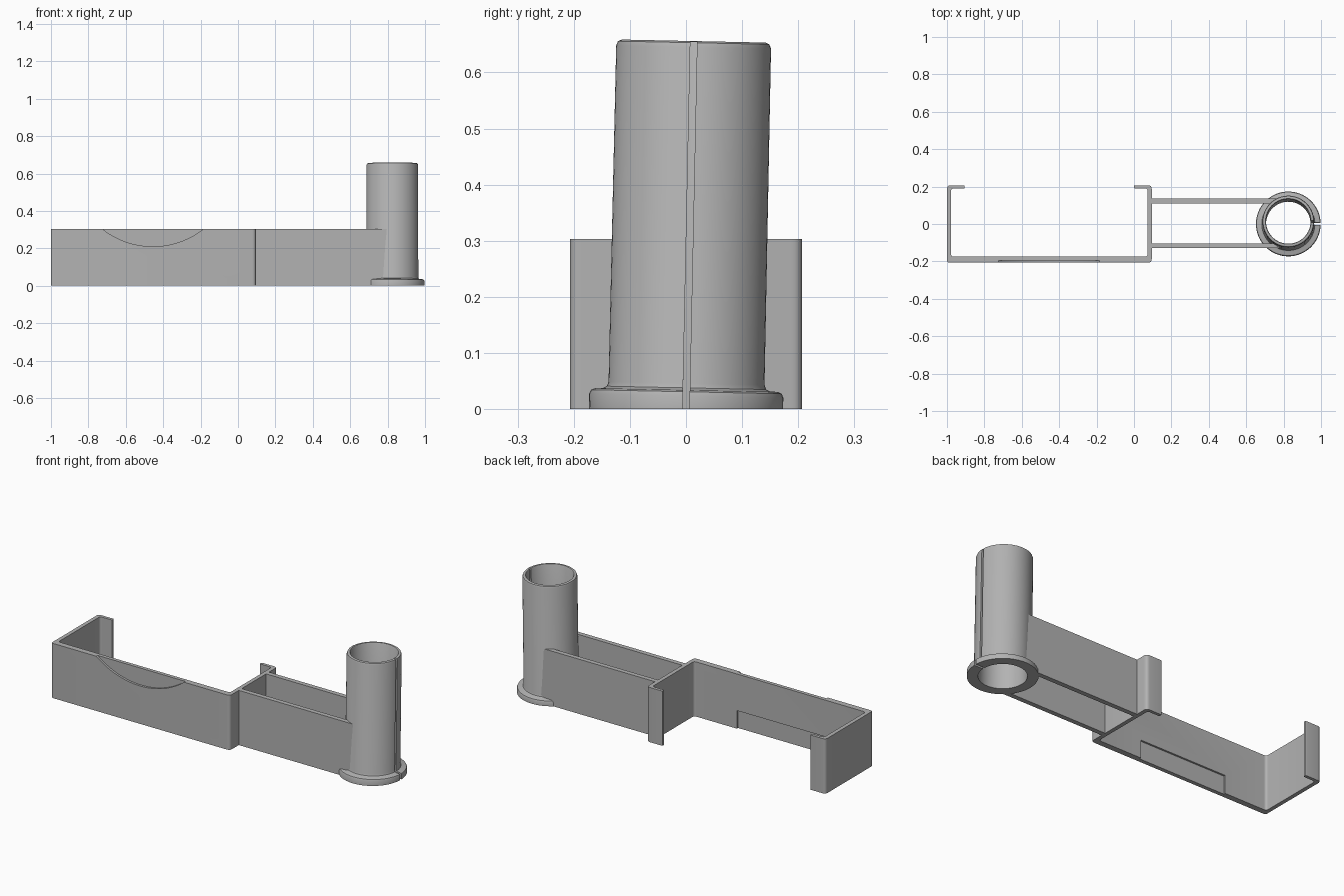
import bpy, bmesh, math
from mathutils import Vector

if "Cube" in bpy.data.objects:
    bpy.data.objects.remove(bpy.data.objects["Cube"])

grey = bpy.data.materials.new("light grey plastic")
grey.diffuse_color = (0.45, 0.45, 0.45, 1)
grey.use_nodes = True
grey.node_tree.nodes["Principled BSDF"].inputs["Base Color"].default_value = grey.diffuse_color


def finish(name, bm):
    """Turn a bmesh into a named, grey, edge-aware smooth object."""
    bmesh.ops.recalc_face_normals(bm, faces=bm.faces)
    mesh = bpy.data.meshes.new(name)
    bm.to_mesh(mesh)
    bm.free()
    mesh.materials.append(grey)
    ob = bpy.data.objects.new(name, mesh)
    bpy.context.collection.objects.link(ob)
    return ob


def smooth(ob):
    bpy.ops.object.select_all(action='DESELECT')
    ob.select_set(True)
    bpy.context.view_layer.objects.active = ob
    bpy.ops.object.shade_smooth_by_angle(angle=math.radians(35))


def rounded(points, steps=5):
    """Round each (x, y, radius) corner of an outline."""
    out = []
    for i, (x, y, r) in enumerate(points):
        p = Vector((x, y))
        a = (Vector(points[i - 1][:2]) - p).normalized()
        b = (Vector(points[(i + 1) % len(points)][:2]) - p).normalized()
        if r == 0:
            out.append(p)
            continue
        start, end = p + a * r, p + b * r
        for k in range(steps + 1):
            t = k / steps
            out.append(start * (1 - t) ** 2 + p * 2 * t * (1 - t) + end * t * t)
    return out


def prism(name, outline, height):
    bm = bmesh.new()
    face = bm.faces.new([bm.verts.new((x, y, 0)) for x, y in outline])
    top = bmesh.ops.extrude_face_region(bm, geom=[face])
    verts = [v for v in top["geom"] if isinstance(v, bmesh.types.BMVert)]
    bmesh.ops.translate(bm, verts=verts, vec=(0, 0, height))
    return finish(name, bm)


def cut(target, cutter):
    mod = target.modifiers.new("cut", 'BOOLEAN')
    mod.operation, mod.solver, mod.object = 'DIFFERENCE', 'EXACT', cutter
    bpy.context.view_layer.objects.active = target
    bpy.ops.object.modifier_apply(modifier=mod.name)
    bpy.data.objects.remove(cutter)


# Open clip with two inward lips
clip = prism("clip_body", rounded([
    (-0.905, 0.19, 0.005), (-0.905, 0.207, 0.005), (-1, 0.207, 0.02),
    (-1, -0.207, 0.015), (0.095, -0.207, 0.02), (0.095, 0.207, 0.02),
    (0, 0.207, 0.005), (0, 0.19, 0.005), (0.073, 0.19, 0.015),
    (0.073, -0.175, 0.015), (-0.978, -0.175, 0.015), (-0.978, 0.19, 0.015)]), 0.303)

# Shallow curved recess in the front of the clip
arc = [(-0.455 + 0.437 * math.cos(a), 0.647 + 0.437 * math.sin(a))
       for a in (2 * math.pi * i / 128 for i in range(128))]
scoop = prism("scoop_cutter", arc, 0.1)
scoop.rotation_euler.x = math.pi / 2
scoop.location.y = -0.195
bpy.context.view_layer.update()
cut(clip, scoop)

# Low rectangular recess on the inner face of the clip
slot = prism("slot_cutter", [(-0.72, -0.185), (-0.19, -0.185),
                             (-0.19, -0.15), (-0.72, -0.15)], 0.15)
slot.location.z = -0.05
bpy.context.view_layer.update()
cut(clip, slot)
smooth(clip)

# Two parallel arms joining the clip to the tube
for name, inner, outer, tip in (("front_arm", -0.103, -0.129, 0.81),
                                ("back_arm", 0.11, 0.136, 0.80)):
    prism(name, [(0.09, inner), (0.755, inner), (tip, outer), (0.09, outer)], 0.303)

# Split tube with a flange, leaning slightly backwards
section = [(0.119, 0), (0.173, 0), (0.173, 0.024), (0.170, 0.031), (0.163, 0.034),
           (0.148, 0.035), (0.142, 0.038), (0.139, 0.046), (0.138, 0.645),
           (0.135, 0.653), (0.128, 0.656), (0.122, 0.655), (0.119, 0.650)]
LEAN, SLIT, SEG = 0.021, 0.006, 72
bm = bmesh.new()
rings = []
for i in range(SEG + 1):
    ring = []
    for r, z in section:
        gap = math.asin(SLIT / r)
        a = gap + (2 * math.pi - 2 * gap) * i / SEG
        x, y = r * math.cos(a), r * math.sin(a)
        ring.append(bm.verts.new((0.825 + x, y + LEAN * z, z - LEAN * y if z else 0)))
    rings.append(ring)
n = len(section)
for a, b in zip(rings, rings[1:]):
    for k in range(n):
        bm.faces.new((a[k], a[(k + 1) % n], b[(k + 1) % n], b[k]))
bm.faces.new(rings[0])
bm.faces.new(rings[-1])
smooth(finish("split_tube", bm))
